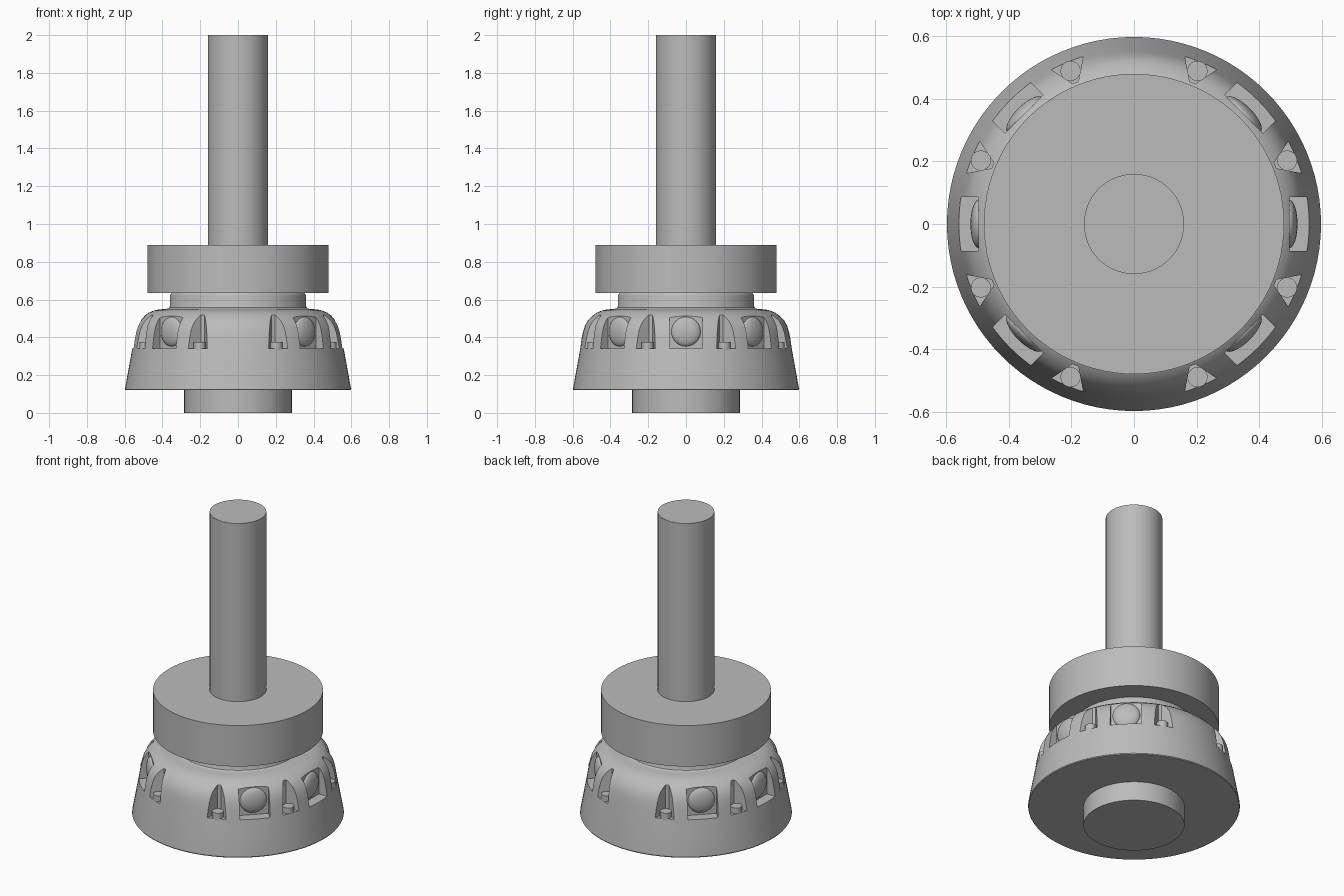
import bpy
import bmesh
import math
from mathutils import Matrix, Vector

cube = bpy.data.objects.get("Cube")
if cube:
    bpy.data.objects.remove(cube, do_unlink=True)

grey = bpy.data.materials.new("plain grey")
grey.use_nodes = True
grey.diffuse_color = (0.5, 0.5, 0.5, 1)
grey.node_tree.nodes["Principled BSDF"].inputs["Base Color"].default_value = (0.5, 0.5, 0.5, 1)


def finish(bm, name):
    bmesh.ops.recalc_face_normals(bm, faces=bm.faces)
    mesh = bpy.data.meshes.new(name)
    bm.to_mesh(mesh)
    bm.free()
    mesh.materials.append(grey)
    obj = bpy.data.objects.new(name, mesh)
    bpy.context.collection.objects.link(obj)
    return obj


def smooth(obj, angle=30):
    bpy.ops.object.select_all(action='DESELECT')
    obj.select_set(True)
    bpy.context.view_layer.objects.active = obj
    bpy.ops.object.shade_smooth_by_angle(angle=math.radians(angle))


def lathe(name, profile, sides=96):
    """Closed solid of revolution from (radius, height) points."""
    bm = bmesh.new()
    rings = []
    for r, z in profile:
        rings.append([bm.verts.new((r * math.cos(a), r * math.sin(a), z))
                      for a in (math.tau * i / sides for i in range(sides))])
    for low, high in zip(rings, rings[1:]):
        for i in range(sides):
            j = (i + 1) % sides
            bm.faces.new((low[i], low[j], high[j], high[i]))
    bm.faces.new(rings[0][::-1])
    bm.faces.new(rings[-1])
    return finish(bm, name)


def prism(bm, outline, z0, z1, spin):
    """Upright prism over a plan outline, turned about the z axis."""
    verts = [bm.verts.new(spin @ Vector((x, y, z0))) for x, y in outline]
    face = bm.faces.new(verts)
    top = bmesh.ops.extrude_face_region(bm, geom=[face])["geom"]
    bmesh.ops.translate(bm, vec=(0, 0, z1 - z0),
                        verts=[v for v in top if isinstance(v, bmesh.types.BMVert)])


# Plain turned parts
smooth(lathe("bottom_boss", [(0.285, 0), (0.285, 0.125)]))
smooth(lathe("collar", [(0.48, 0.635), (0.48, 0.89)]))
smooth(lathe("shaft", [(0.16, 0.88), (0.16, 2.0)]))

# Flared body with rounded shoulder and neck
body = lathe("body", [
    (0.595, 0.12), (0.598, 0.125), (0.597, 0.135), (0.56, 0.34), (0.552, 0.395),
    (0.545, 0.43), (0.535, 0.462), (0.519, 0.49), (0.498, 0.512), (0.473, 0.53),
    (0.445, 0.542), (0.415, 0.548), (0.385, 0.55), (0.372, 0.552), (0.364, 0.557),
    (0.36, 0.565), (0.36, 0.62), (0.357, 0.629), (0.35, 0.636)])

# Pocket positions: windows and notches alternate on both sides
step = math.pi / 8
window_spins = [Matrix.Rotation(s + i * step, 4, 'Z') for s in (0, math.pi) for i in (-2, 0, 2)]
notch_spins = [Matrix.Rotation(s + i * step, 4, 'Z') for s in (0, math.pi) for i in (-3, -1, 1, 3)]

# Pocket cutter
bm = bmesh.new()
for spin in window_spins:
    prism(bm, [(0.497, -0.087), (0.7, -0.087), (0.7, 0.087), (0.497, 0.087)], 0.34, 0.6, spin)
for spin in notch_spins:
    prism(bm, [(0.489, -0.01), (0.565, -0.06), (0.65, -0.06),
               (0.65, 0.06), (0.565, 0.06), (0.489, 0.01)], 0.34, 0.6, spin)
cutter = finish(bm, "pocket_cutter")
cutter.hide_render = True

cut = body.modifiers.new("pockets", 'BOOLEAN')
cut.operation = 'DIFFERENCE'
cut.solver = 'EXACT'
cut.object = cutter
bpy.context.view_layer.objects.active = body
bpy.ops.object.modifier_apply(modifier=cut.name)
bpy.data.objects.remove(cutter, do_unlink=True)
smooth(body)

# Domed buttons on the window back walls
bm = bmesh.new()
for spin in window_spins:
    bmesh.ops.create_uvsphere(
        bm, u_segments=32, v_segments=16, radius=1,
        matrix=spin @ Matrix.Translation((0.495, 0, 0.43)) @ Matrix.Diagonal((0.028, 0.078, 0.078, 1)))
smooth(finish(bm, "window_domes"), 60)

# Short pins standing in the notches
bm = bmesh.new()
for spin in notch_spins:
    bmesh.ops.create_cone(
        bm, cap_ends=True, segments=32, radius1=0.032, radius2=0.032, depth=0.055,
        matrix=spin @ Matrix.Translation((0.53, 0, 0.3475)))
smooth(finish(bm, "notch_pins"))
